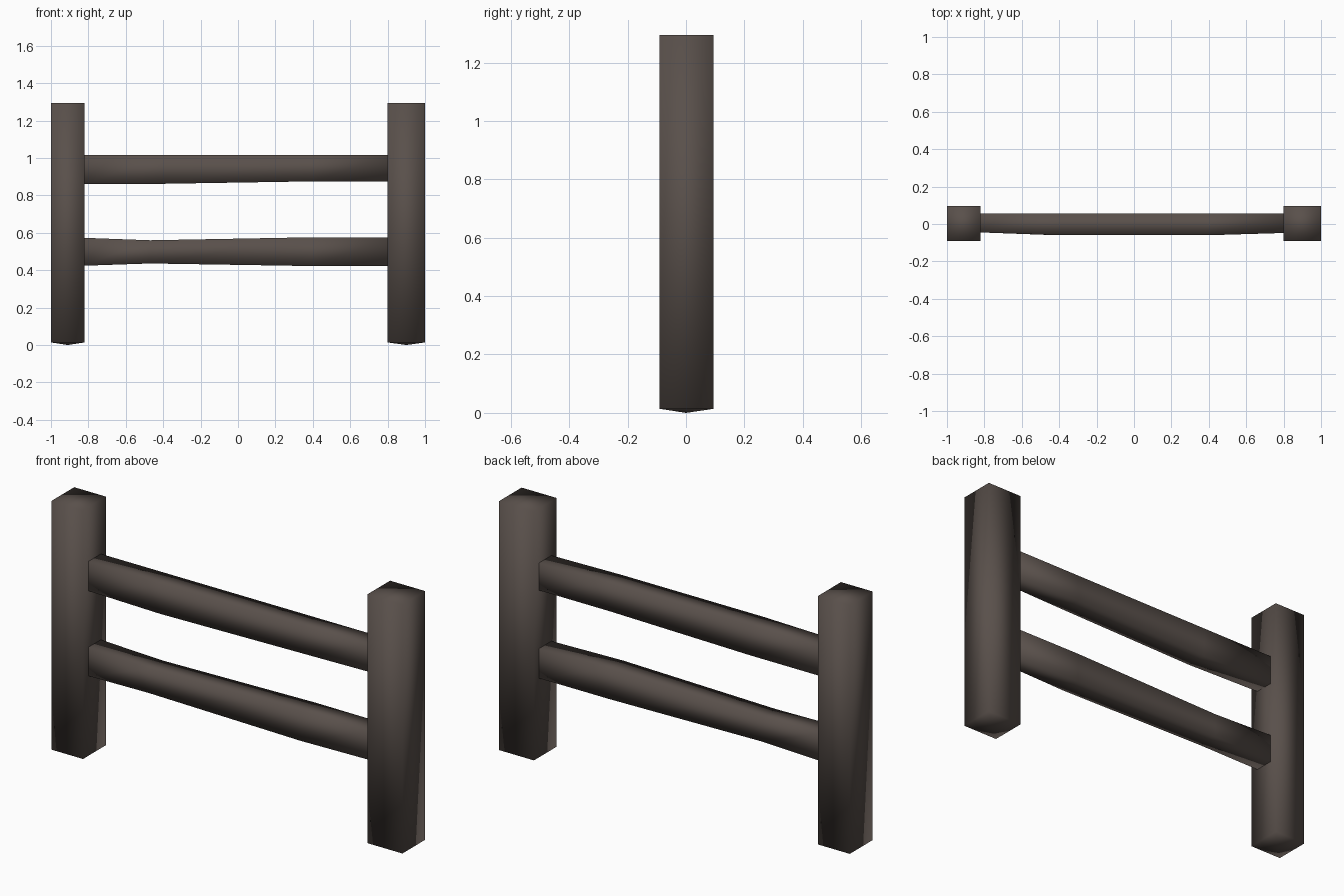
import bpy, bmesh

if "Cube" in bpy.data.objects:
    bpy.data.objects.remove(bpy.data.objects["Cube"])

wood = bpy.data.materials.new("dark_wood")
wood.diffuse_color = (0.10, 0.08, 0.07, 1)
wood.use_nodes = True
wood.node_tree.nodes["Principled BSDF"].inputs["Base Color"].default_value = wood.diffuse_color


def finish(bm, name):
    bmesh.ops.recalc_face_normals(bm, faces=bm.faces)
    for f in bm.faces:
        f.smooth = True
    mesh = bpy.data.meshes.new(name)
    bm.to_mesh(mesh)
    bm.free()
    mesh.materials.append(wood)
    obj = bpy.data.objects.new(name, mesh)
    bpy.context.collection.objects.link(obj)
    return obj


def loft(bm, rings):
    """Skin a list of four-point rings and return the first and last ring."""
    rings = [[bm.verts.new(p) for p in r] for r in rings]
    for a, b in zip(rings, rings[1:]):
        for i in range(4):
            j = (i + 1) % 4
            bm.faces.new((a[i], a[j], b[j], b[i]))
    return rings[0], rings[-1]


def post(name, x0, x1, y0=-0.09, y1=0.095):
    bm = bmesh.new()
    ring = lambda z: [(x0, y0, z), (x1, y0, z), (x1, y1, z), (x0, y1, z)]
    bottom, top = loft(bm, [ring(0.014), ring(1.295)])
    bm.faces.new(top)
    # Shallow pointed foot
    tip = bm.verts.new(((x0 + x1) / 2, 0, 0))
    for i in range(4):
        bm.faces.new((bottom[i], bottom[(i + 1) % 4], tip))
    finish(bm, name)


def rail(name, stations):
    # Each station: x, front y, bottom z, top z
    bm = bmesh.new()
    back = 0.055
    first, last = loft(bm, [[(x, y, lo), (x, y, hi), (x, back, hi), (x, back, lo)]
                            for x, y, lo, hi in stations])
    bm.faces.new(first)
    bm.faces.new(last)
    finish(bm, name)


# Two square posts
post("left_post", -1.0, -0.82)
post("right_post", 0.80, 1.0)

# Two slightly uneven hewn rails
rail("upper_rail", [(-0.82, -0.045, 0.862, 1.015), (-0.40, -0.06, 0.862, 1.015),
                    (0.40, -0.06, 0.875, 1.015), (0.80, -0.048, 0.875, 1.015)])
rail("lower_rail", [(-0.82, -0.045, 0.424, 0.573), (-0.47, -0.058, 0.436, 0.560),
                    (0.40, -0.06, 0.422, 0.576), (0.80, -0.048, 0.422, 0.574)])
